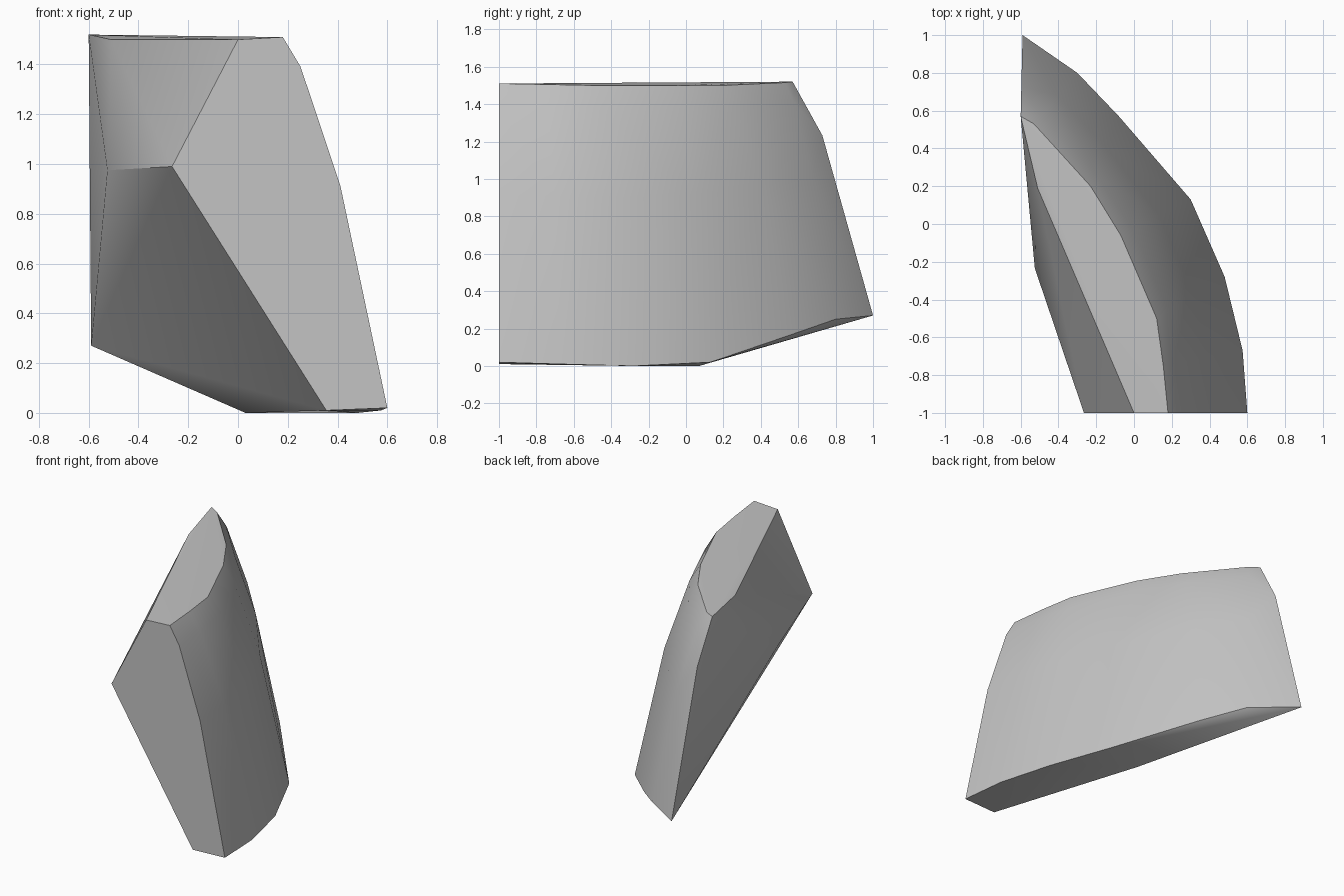
import bpy
import bmesh
from math import radians
from mathutils import Vector

cube = bpy.data.objects.get("Cube")
if cube:
    bpy.data.objects.remove(cube, do_unlink=True)

stone = bpy.data.materials.new("grey_stone")
stone.use_nodes = True
grey = (0.55, 0.55, 0.55, 1)
stone.diffuse_color = grey
stone.node_tree.nodes["Principled BSDF"].inputs["Base Color"].default_value = grey

# Lower and upper rims of the curved outer wall, from the front to the back tip
lower_rim = [(.60, -1, .02), (.575, -.67, .01), (.48, -.28, 0), (.30, .13, .02),
             (-.08, .57, .17), (-.30, .80, .25), (-.59, 1, .27)]
upper_rim = [(.18, -1, 1.51), (.155, -.75, 1.505), (.12, -.50, 1.5), (-.07, -.06, 1.5),
             (-.23, .20, 1.5), (-.53, .53, 1.515), (-.60, .57, 1.52)]
# Wall bulge: share of the height, share of the inward lean
bulge = [(0, 0), (.60, .45), (.92, .83), (1, 1)]
back_bulge = [(0, 0), (.77, .63), (1, 1)]
# Corners of the broken inner side, its ridge and the underside
inner_corners = [(0, -1, 1.5), (-.51, .19, 1.5),
                 (-.265, -1, .99), (-.525, -.235, .975),
                 (.355, -1, .01), (.03, .07, 0)]


def wall_points(low, high, curve):
    low, high = Vector(low), Vector(high)
    for height, lean in curve:
        point = low.lerp(high, lean)
        point.z = low.z + (high.z - low.z) * height
        yield point


# Wrap all corners in one faceted solid
bm = bmesh.new()
for low, high in zip(lower_rim, upper_rim):
    curve = back_bulge if low == lower_rim[-1] else bulge
    for point in wall_points(low, high, curve):
        bm.verts.new(point)
for corner in inner_corners:
    bm.verts.new(corner)
hull = bmesh.ops.convex_hull(bm, input=bm.verts[:])
spare = {v for v in hull["geom_interior"] + hull["geom_unused"]
         if isinstance(v, bmesh.types.BMVert)}
bmesh.ops.delete(bm, geom=list(spare), context="VERTS")
bmesh.ops.recalc_face_normals(bm, faces=bm.faces[:])

mesh = bpy.data.meshes.new("rock_fragment")
bm.to_mesh(mesh)
bm.free()
mesh.materials.append(stone)
rock = bpy.data.objects.new("rock_fragment", mesh)
bpy.context.collection.objects.link(rock)

# Smooth the wall but keep the broken edges crisp
bpy.ops.object.select_all(action="DESELECT")
rock.select_set(True)
bpy.context.view_layer.objects.active = rock
bpy.ops.object.shade_smooth_by_angle(angle=radians(32))
